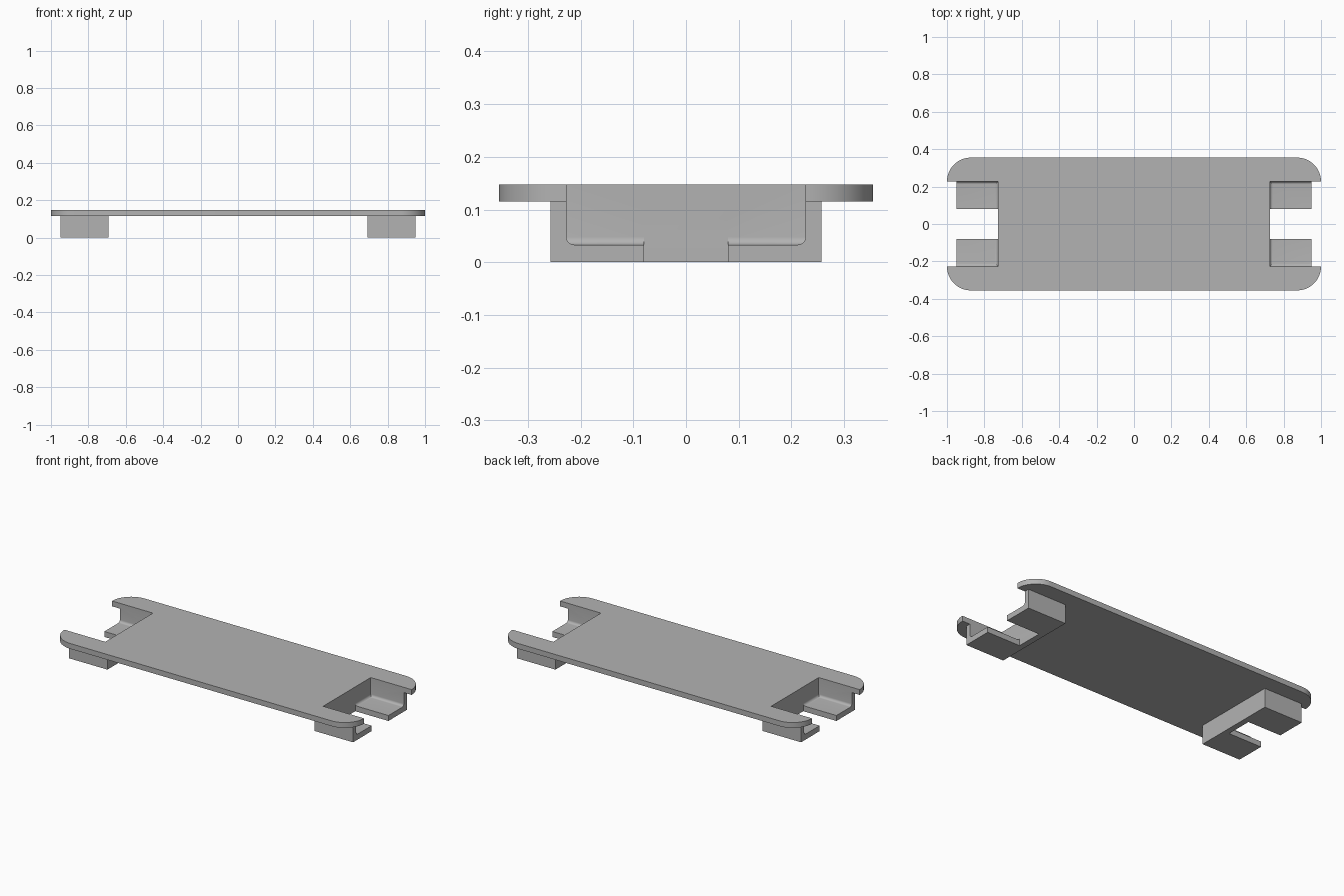
import bpy, bmesh
from mathutils import Vector

cube = bpy.data.objects.get("Cube")
if cube:
    bpy.data.objects.remove(cube, do_unlink=True)

grey = bpy.data.materials.new("plain grey")
grey.use_nodes = True
GREY = (0.45, 0.45, 0.45, 1)
grey.diffuse_color = GREY
grey.node_tree.nodes["Principled BSDF"].inputs["Base Color"].default_value = GREY

TOP, UNDER = 0.147, 0.115      # plate faces
WALL, HALF_POCKET = 0.727, 0.227


def box(name, low, high, rule=None, radius=0, segments=1):
    """Box between two corners; edges chosen by the rule are rounded."""
    low, high = Vector(low), Vector(high)
    bm = bmesh.new()
    bmesh.ops.create_cube(bm, size=1)
    for v in bm.verts:
        v.co = (low + high) / 2 + v.co * (high - low)
    if rule:
        edges = [e for e in bm.edges if rule(e.verts[0].co, e.verts[1].co)]
        bmesh.ops.bevel(bm, geom=edges, offset=radius, segments=segments,
                        profile=0.5, affect='EDGES')
    mesh = bpy.data.meshes.new(name)
    bm.to_mesh(mesh)
    bm.free()
    mesh.materials.append(grey)
    obj = bpy.data.objects.new(name, mesh)
    bpy.context.collection.objects.link(obj)
    return obj


def combine(target, tool, operation):
    """Apply a boolean and discard the tool."""
    tool.hide_render = True
    mod = target.modifiers.new(operation, 'BOOLEAN')
    mod.object, mod.operation, mod.solver = tool, operation, 'EXACT'
    bpy.context.view_layer.objects.active = target
    bpy.ops.object.modifier_apply(modifier=mod.name)
    bpy.data.objects.remove(tool, do_unlink=True)


# Long plate with rounded corners
plate = box("base_plate", (-1, -0.355, UNDER), (1, 0.355, TOP),
            lambda a, b: abs(a.z - b.z) > 0.01, 0.128, 16)

for side in (-1, 1):
    def span(x1, x2):
        return sorted((side * x1, side * x2))

    # Bracket block hanging under each end
    x1, x2 = span(0.692, 0.948)
    bracket = box("end_bracket", (x1, -0.257, 0), (x2, 0.257, 0.13))
    combine(plate, bracket, 'UNION')

    # Open pocket with rounded floor edges
    x1, x2 = span(WALL, 1.1)
    floor = 0.033
    pocket = box("pocket_cutter", (x1, -HALF_POCKET, floor), (x2, HALF_POCKET, 0.3),
                 lambda a, b: max(a.z, b.z) < floor + 0.001
                 and min(abs(a.x), abs(b.x)) < 1, 0.015, 6)
    combine(plate, pocket, 'DIFFERENCE')

    # Slot dividing the floor into two tabs
    slot = box("slot_cutter", (x1, -0.08, -0.1), (x2, 0.08, 0.1))
    combine(plate, slot, 'DIFFERENCE')

bpy.ops.object.select_all(action='DESELECT')
plate.select_set(True)
bpy.context.view_layer.objects.active = plate
bpy.ops.object.shade_smooth_by_angle(angle=0.5)
